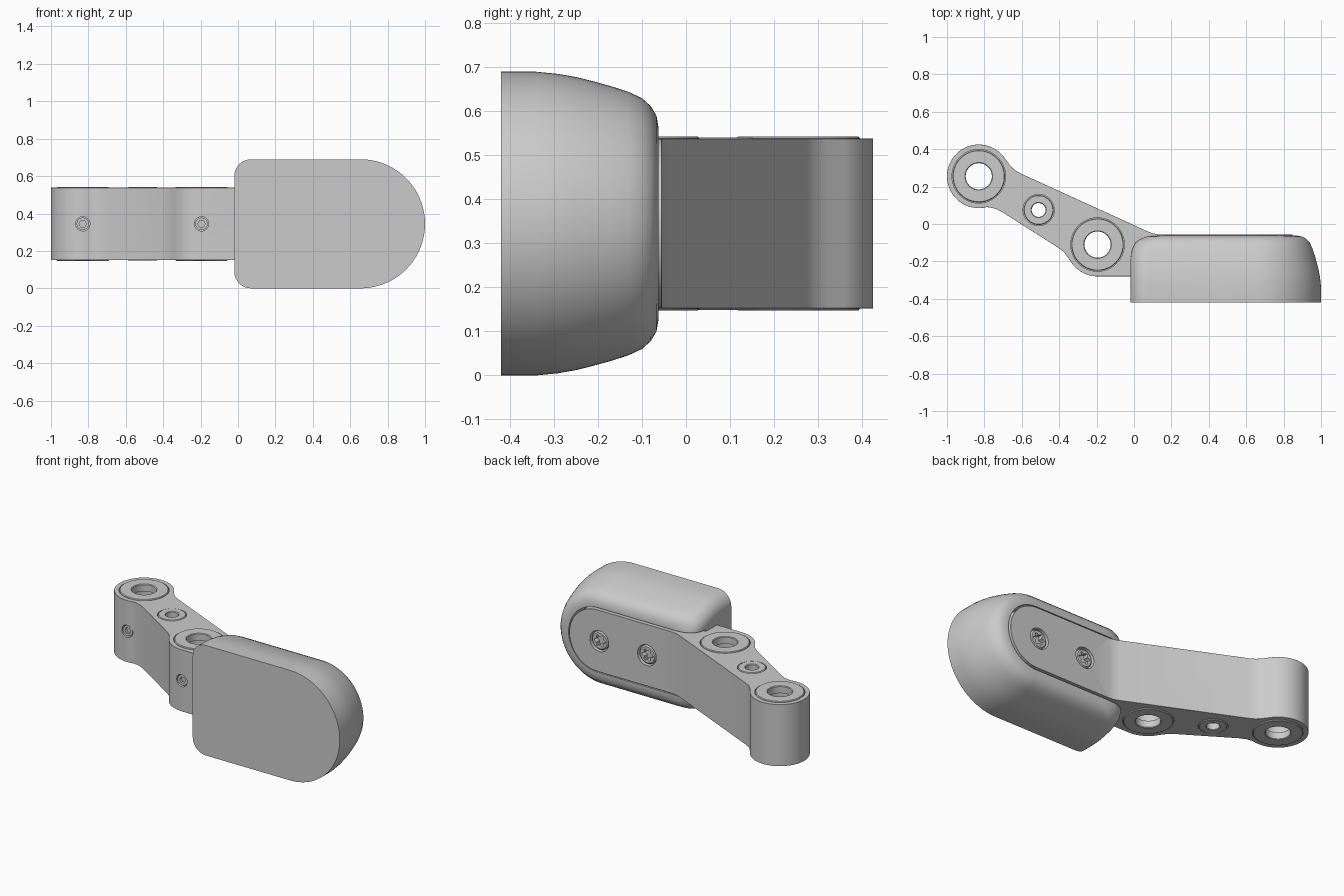
import bpy, bmesh
from math import sin, cos, pi, radians

cube = bpy.data.objects.get("Cube")
if cube:
    bpy.data.objects.remove(cube)

grey = bpy.data.materials.new("plain grey")
grey.use_nodes = True
grey.diffuse_color = (0.6, 0.6, 0.6, 1)
grey.node_tree.nodes["Principled BSDF"].inputs["Base Color"].default_value = (0.6, 0.6, 0.6, 1)

MID = 0.345                 # mid height of arm and pad
LOW, HIGH = 0.152, 0.538    # arm underside and top


def arc(cx, cy, r, start, end, n=24):
    return [(cx + r * cos(radians(start + (end - start) * i / n)),
             cy + r * sin(radians(start + (end - start) * i / n))) for i in range(n + 1)]


def circle(cx, cy, r, n=48):
    return arc(cx, cy, r, 0, 360, n)[:-1]


def loft(name, rings, closed=False):
    """Bridge equal rings of points; cap the ends, or close into a loop."""
    bm = bmesh.new()
    loops = [[bm.verts.new(p) for p in ring] for ring in rings]
    pairs = list(zip(loops, loops[1:]))
    if closed:
        pairs.append((loops[-1], loops[0]))
    else:
        bm.faces.new(loops[0])
        bm.faces.new(loops[-1])
    for a, b in pairs:
        for i in range(len(a)):
            j = (i + 1) % len(a)
            bm.faces.new((a[i], a[j], b[j], b[i]))
    bmesh.ops.recalc_face_normals(bm, faces=bm.faces)
    mesh = bpy.data.meshes.new(name)
    bm.to_mesh(mesh)
    bm.free()
    mesh.materials.append(grey)
    obj = bpy.data.objects.new(name, mesh)
    bpy.context.collection.objects.link(obj)
    return obj


def prism(name, pts, axis, lo, hi):
    if axis == "z":
        return loft(name, [[(a, b, h) for a, b in pts] for h in (lo, hi)])
    return loft(name, [[(a, h, b) for a, b in pts] for h in (lo, hi)])


def activate(obj):
    bpy.ops.object.select_all(action="DESELECT")
    obj.select_set(True)
    bpy.context.view_layer.objects.active = obj


def combine(obj, cutter, operation="DIFFERENCE"):
    activate(obj)
    mod = obj.modifiers.new("cut", "BOOLEAN")
    mod.operation, mod.solver, mod.object = operation, "EXACT", cutter
    bpy.ops.object.modifier_apply(modifier=mod.name)
    bpy.data.objects.remove(cutter)


def finish(obj, bevel=0):
    activate(obj)
    if bevel:
        mod = obj.modifiers.new("edge", "BEVEL")
        mod.width, mod.segments, mod.limit_method = bevel, 1, "ANGLE"
        mod.angle_limit = radians(50)
        bpy.ops.object.modifier_apply(modifier=mod.name)
    bpy.ops.object.shade_smooth_by_angle(angle=radians(30))


def tongue_outline(r, left):
    """Slot shape with a round right end."""
    return [(left, MID - r)] + arc(0.655, MID, r, -90, 90, 32) + [(left, MID + r)]


# Pad: flat front, sides drawn in towards the rounded back
def pad_ring(y, d, e):
    r, left = 0.09, -0.02 + e
    pts = arc(0.655, MID, MID - d, -90, 90, 48)
    pts += arc(left + r, 2 * MID - d - r, r, 90, 180, 10)
    pts += arc(left + r, d + r, r, 180, 270, 10)
    return [(x, y, z) for x, z in pts]


pad_profile = [(-.42, 0, 0), (-.34, 0, 0), (-.29, .005, 0), (-.25, .012, 0), (-.21, .022, 0),
               (-.17, .033, .003), (-.13, .046, .012), (-.1, .06, .028),
               (-.08, .078, .052), (-.067, .1, .08), (-.062, .13, .11)]
pad = loft("pad", [pad_ring(*level) for level in pad_profile])
combine(pad, prism("pocket", tongue_outline(0.203, -0.3), "y", -0.17, 0.1))
finish(pad)

# Arm: two bosses, a slanted web and a tongue running into the pad
BOSS_A, BOSS_B, CENTRE = (-0.83, 0.255), (-0.195, -0.11), (-0.51, 0.075)
outline = arc(*BOSS_A, 0.17, 38, 285, 48)
outline += [(-0.745, 0.083), (-0.705, 0.064), (-0.4, -0.13), (-0.375, -0.15), (-0.358, -0.172)]
outline += arc(*BOSS_B, 0.17, 210, 270, 16)
outline += [(0.25, -0.28), (0.3, -0.165), (0.9, -0.165), (0.9, -0.055), (0.13, -0.055),
            (0.1, -0.05), (0.07, -0.038), (-0.61, 0.272), (-0.64, 0.29), (-0.668, 0.32)]
arm = prism("arm", outline, "z", LOW, HIGH)
combine(arm, prism("round_end", tongue_outline(0.193, -1.5), "y", -1, 1), "INTERSECT")
finish(arm, 0.006)

# Bores with flanged bushings at both ends: centre, flange radius, hole radius, rise
bores = [("outer", BOSS_A, 0.14, 0.07, 0.005), ("inner", BOSS_B, 0.14, 0.07, 0.005),
         ("middle", CENTRE, 0.08, 0.037, 0.003)]
for name, (cx, cy), flange, hole, rise in bores:
    combine(arm, prism("bore", circle(cx, cy, hole + 0.012), "z", 0, 1))
    for side, face, out in (("top", HIGH, 1), ("bottom", LOW, -1)):
        seat = sorted((face - out * 0.04, face + out * 0.1))
        combine(arm, prism("seat", circle(cx, cy, flange + 0.003), "z", *seat))
        crest, base = face + out * rise, face - out * 0.04
        section = [(hole, base), (flange, base), (flange, crest - out * 0.004),
                   (flange - 0.004, crest), (hole + 0.004, crest), (hole, crest - out * 0.004)]
        finish(loft(f"{name}_bushing_{side}",
                    [[(x, y, z) for x, y in circle(cx, cy, r)] for r, z in section], True))

# Hexagon socket set screws in the front of each boss
for name, (cx, cy) in (("outer", BOSS_A), ("inner", BOSS_B)):
    front = cy - 0.17
    combine(arm, prism("hole", circle(cx, MID, 0.038, 32), "y", front - 0.03, front + 0.035))
    screw = prism(name + "_set_screw", circle(cx, MID, 0.033, 32), "y", front + 0.008, front + 0.036)
    combine(screw, prism("socket", circle(cx, MID, 0.02, 6), "y", front - 0.03, front + 0.025))
    finish(screw)

# Star socket screws holding the tongue to the pad
for name, cx in (("far", 0.64), ("near", 0.31)):
    combine(arm, prism("hole", circle(cx, MID, 0.065), "y", -0.1, 0.1))
    screw = loft(name + "_pad_screw", [[(x, y, z) for x, z in circle(cx, MID, r)]
                 for y, r in ((-0.101, 0.058), (-0.068, 0.058), (-0.06, 0.05))])
    star = []
    for i in range(48):
        t = 2 * pi * i / 48
        r = 0.032 + 0.007 * cos(6 * t)
        star.append((cx + r * cos(t), MID + r * sin(t)))
    combine(screw, prism("socket", star, "y", -0.09, 0.1))
    finish(screw)

finish(arm)
